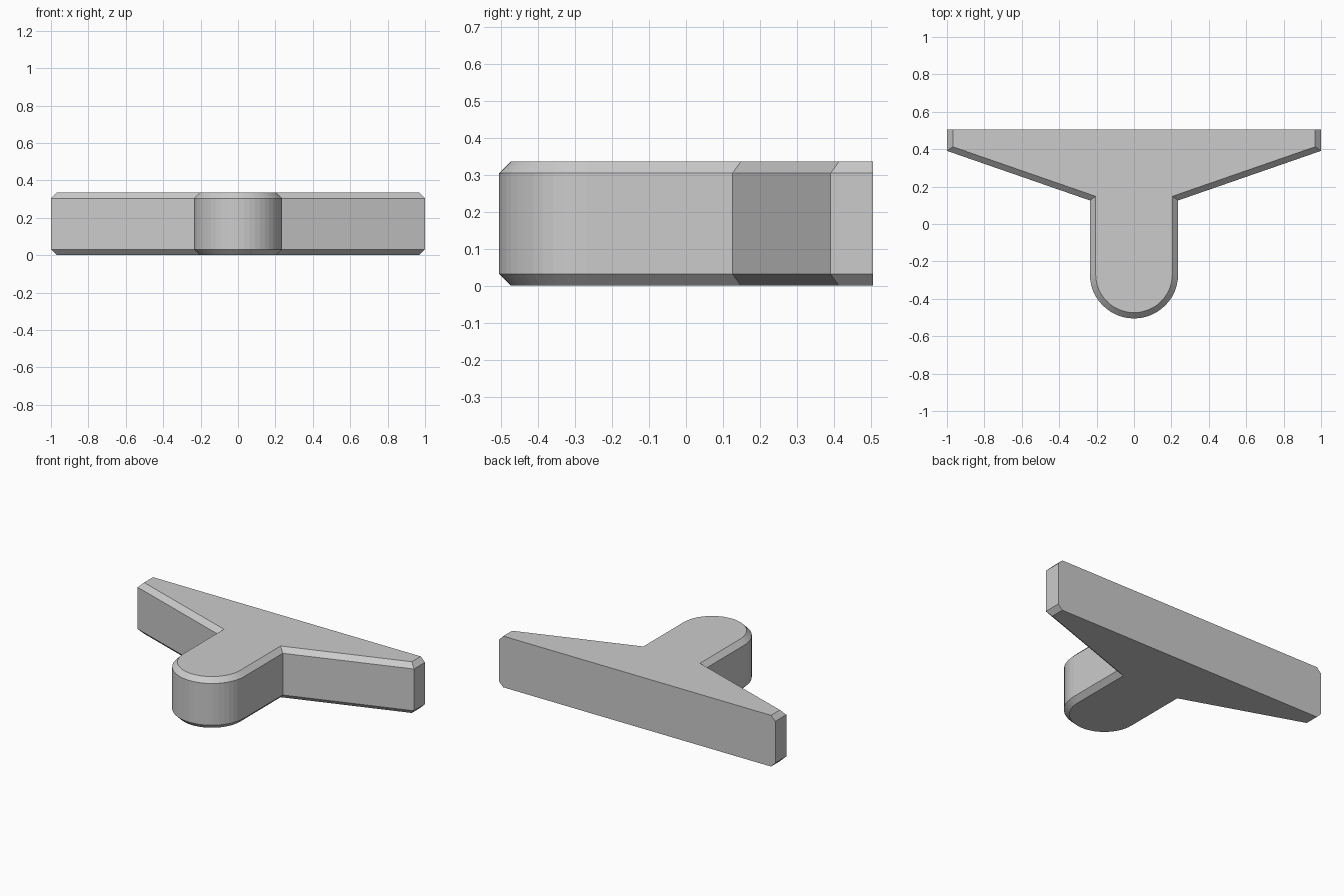
import bpy, bmesh
from math import sin, cos, pi, hypot

if "Cube" in bpy.data.objects:
    bpy.data.objects.remove(bpy.data.objects["Cube"])

HEIGHT, BEVEL = 0.335, 0.031
HALF_DEPTH, RADIUS = 0.505, 0.236
TIP_Y, ROOT_Y = 0.391, 0.126      # wing edge at the tip and at the stem
ARC_STEPS = 24


def outline(d):
    """Plan outline inset by d everywhere except along the flat back."""
    slope = (TIP_Y - ROOT_Y) / (1 - RADIUS)
    lift = d * hypot(1, slope) - d * slope
    tip, r = 1 - d, RADIUS - d
    cy = RADIUS - HALF_DEPTH
    arc = [(r * cos(pi + pi * i / ARC_STEPS), cy + r * sin(pi + pi * i / ARC_STEPS))
           for i in range(ARC_STEPS + 1)]
    left = [(-tip, HALF_DEPTH), (-tip, TIP_Y + lift), (-r, ROOT_Y + lift)]
    right = [(-x, y) for x, y in reversed(left)]
    return left + arc + right


# Stack the outline in four levels: inset, full, full, inset
bm = bmesh.new()
levels = [(BEVEL, 0), (0, BEVEL), (0, HEIGHT - BEVEL), (BEVEL, HEIGHT)]
rings = [[bm.verts.new((x, y, z)) for x, y in outline(d)] for d, z in levels]
n = len(rings[0])
for low, high in zip(rings, rings[1:]):
    for i in range(n - 1):
        bm.faces.new((low[i], low[i + 1], high[i + 1], high[i]))

# Flat top, bottom and back
bm.faces.new(rings[-1])
bm.faces.new(rings[0][::-1])
bm.faces.new([r[0] for r in rings] + [r[-1] for r in reversed(rings)])
bmesh.ops.recalc_face_normals(bm, faces=bm.faces)

mesh = bpy.data.meshes.new("winged_bracket")
bm.to_mesh(mesh)
bm.free()
bracket = bpy.data.objects.new("winged_bracket", mesh)
bpy.context.collection.objects.link(bracket)
